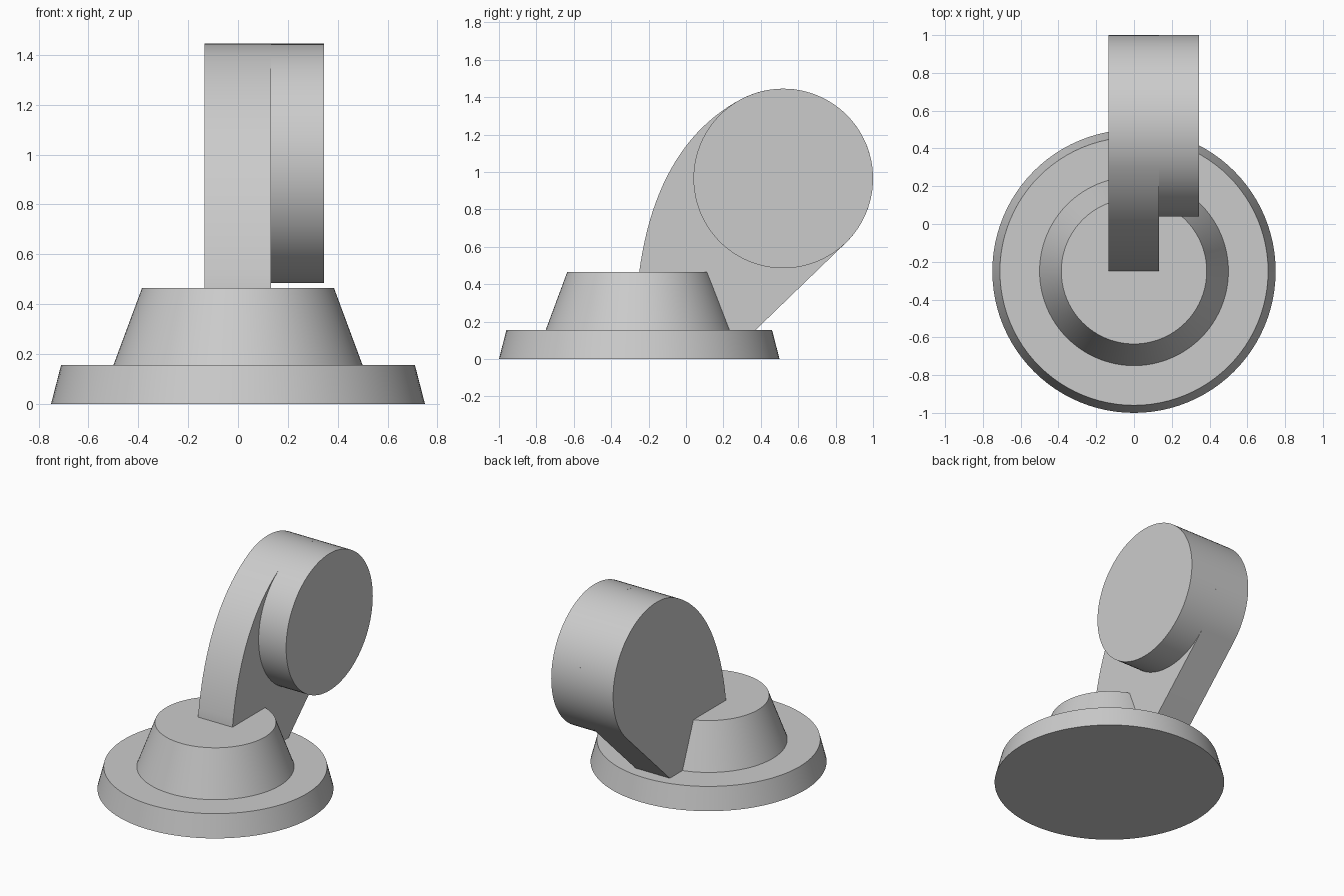
import bpy, bmesh, math
from mathutils import Vector
from mathutils.geometry import interpolate_bezier

if "Cube" in bpy.data.objects:
    bpy.data.objects.remove(bpy.data.objects["Cube"], do_unlink=True)

grey = bpy.data.materials.new("plain_grey")
grey.use_nodes = True
color = (0.6, 0.6, 0.6, 1)
grey.diffuse_color = color
grey.node_tree.nodes["Principled BSDF"].inputs["Base Color"].default_value = color

SEGMENTS = 96
BASE_Y = -0.25
HEAD_Y, HEAD_Z, HEAD_R = 0.52, 0.965, 0.48


def finish(name, bm):
    bmesh.ops.recalc_face_normals(bm, faces=bm.faces)
    mesh = bpy.data.meshes.new(name)
    bm.to_mesh(mesh)
    bm.free()
    obj = bpy.data.objects.new(name, mesh)
    bpy.context.collection.objects.link(obj)
    mesh.materials.append(grey)
    bpy.ops.object.select_all(action="DESELECT")
    obj.select_set(True)
    bpy.context.view_layer.objects.active = obj
    bpy.ops.object.shade_smooth_by_angle(angle=math.radians(15))
    return obj


def lathe(name, profile):
    """Stack rings of (radius, height) around the base axis and cap the ends."""
    bm = bmesh.new()
    rings = []
    for r, z in profile:
        rings.append([bm.verts.new((r * math.cos(a), BASE_Y + r * math.sin(a), z))
                      for a in (math.tau * i / SEGMENTS for i in range(SEGMENTS))])
    for low, high in zip(rings, rings[1:]):
        for i in range(SEGMENTS):
            j = (i + 1) % SEGMENTS
            bm.faces.new((low[i], low[j], high[j], high[i]))
    bm.faces.new(rings[0])
    bm.faces.new(rings[-1])
    return finish(name, bm)


def extrude_side(name, outline, x0, x1):
    """Extrude a (y, z) outline from x0 to x1."""
    bm = bmesh.new()
    face = bm.faces.new([bm.verts.new((x0, y, z)) for y, z in outline])
    new = bmesh.ops.extrude_face_region(bm, geom=[face], use_keep_orig=True)["geom"]
    verts = [v for v in new if isinstance(v, bmesh.types.BMVert)]
    bmesh.ops.translate(bm, verts=verts, vec=(x1 - x0, 0, 0))
    return finish(name, bm)


def head_arc(start, end, count):
    angles = [math.radians(start + (end - start) * i / count) for i in range(count + 1)]
    return [(HEAD_Y + HEAD_R * math.cos(a), HEAD_Z + HEAD_R * math.sin(a)) for a in angles]


# Stepped round base
lathe("stepped_base", [(0.75, 0), (0.71, 0.155), (0.5, 0.155), (0.385, 0.465)])

# Arm: curved front, rounded top, straight sloping back
top_arc = head_arc(117, -46, 44)
join = Vector((*top_arc[0], 0))
foot = Vector((-0.25, 0.465, 0))
front = interpolate_bezier(foot, foot + Vector((0.06, 0.45, 0)),
                           join - Vector((0.31, 0.16, 0)), join, 24)
outline = [(-0.25, 0.15)] + [(p.x, p.y) for p in front[:-1]] + top_arc + [(0.367, 0.15)]
extrude_side("arm", outline, -0.135, 0.132)

# Round head on the side of the arm
extrude_side("round_head", head_arc(0, 360, SEGMENTS)[:-1], 0.132, 0.345)
